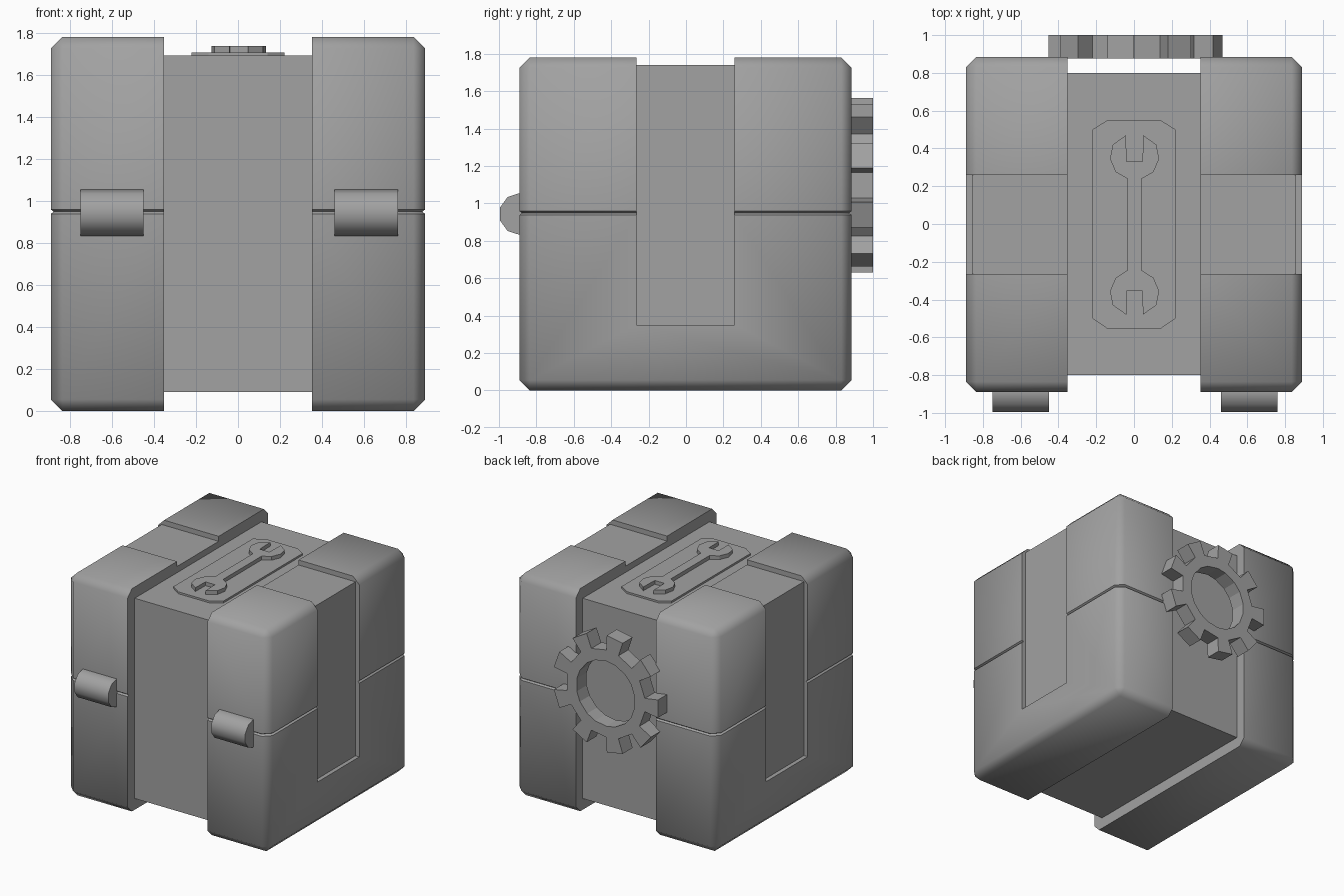
import bpy, bmesh, math
from mathutils import Vector, Matrix

if "Cube" in bpy.data.objects:
    bpy.data.objects.remove(bpy.data.objects["Cube"])

grey = bpy.data.materials.new("plain grey")
grey.diffuse_color = (0.36, 0.36, 0.36, 1)
grey.use_nodes = True
grey.node_tree.nodes["Principled BSDF"].inputs["Base Color"].default_value = grey.diffuse_color


def finish(name, bm, smooth=None):
    bmesh.ops.recalc_face_normals(bm, faces=bm.faces)
    me = bpy.data.meshes.new(name)
    bm.to_mesh(me)
    bm.free()
    me.materials.append(grey)
    ob = bpy.data.objects.new(name, me)
    bpy.context.collection.objects.link(ob)
    if smooth:
        shade(ob, smooth)
    return ob


def activate(ob):
    bpy.ops.object.select_all(action='DESELECT')
    bpy.context.view_layer.objects.active = ob
    ob.select_set(True)


def shade(ob, angle):
    activate(ob)
    bpy.ops.object.shade_smooth_by_angle(angle=math.radians(angle))


def box(lo, hi):
    bm = bmesh.new()
    lo, hi = Vector(lo), Vector(hi)
    size = hi - lo
    bmesh.ops.create_cube(bm, size=1, matrix=Matrix.Translation((lo + hi) / 2)
                          @ Matrix.Diagonal((*size, 1)))
    return bm


def prism(points, offset):
    """Extrude a closed outline of 3D points along offset."""
    bm = bmesh.new()
    face = bm.faces.new([bm.verts.new(p) for p in points])
    new = bmesh.ops.extrude_face_region(bm, geom=[face])["geom"]
    verts = [v for v in new if isinstance(v, bmesh.types.BMVert)]
    bmesh.ops.translate(bm, verts=verts, vec=offset)
    return bm


def bisect(bm, co, no, clear=False):
    geom = bm.verts[:] + bm.edges[:] + bm.faces[:]
    return bmesh.ops.bisect_plane(bm, geom=geom, plane_co=co, plane_no=no,
                                  clear_inner=clear)["geom_cut"]


# Central core between the two armoured sides
finish("core", box((-0.36, -0.80, 0.09), (0.36, 0.80, 1.69)))

# Side shell: chamfered box trimmed at the core, with a seam round the middle
bm = box((-0.89, -0.89, 0), (0.89, 0.885, 1.78))
bmesh.ops.bevel(bm, geom=bm.edges[:], offset=0.055, segments=1,
                affect='EDGES', profile=0.5)
cut = bisect(bm, (0.353, 0, 0), (1, 0, 0), clear=True)
bmesh.ops.holes_fill(bm, edges=[e for e in cut if isinstance(e, bmesh.types.BMEdge)])
for z in (0.938, 0.948, 0.958):
    bisect(bm, (0, 0, z), (0, 0, 1))
for v in bm.verts:
    if abs(v.co.z - 0.948) < 0.001:
        if v.co.x > 0.36:
            v.co.x -= 0.014
        v.co.y -= math.copysign(0.014, v.co.y)
shell = finish("side_shells", bm)

# Shallow strap channel over the top and down the outside of the shell
profile = [(0.2, 1.74), (0.857, 1.74), (0.857, 0.35), (1.1, 0.35), (1.1, 2), (0.2, 2)]
cutter = finish("channel_cutter",
                prism([(x, -0.265, z) for x, z in profile], (0, 0.525, 0)))
cutter.hide_render = True
mod = shell.modifiers.new("channel", 'BOOLEAN')
mod.operation = 'DIFFERENCE'
mod.solver = 'EXACT'
mod.object = cutter
activate(shell)
bpy.ops.object.modifier_apply(modifier=mod.name)
bpy.data.objects.remove(cutter)
shade(shell, 50)
shell.modifiers.new("mirror", 'MIRROR')

# Front latches: ten-sided barrels half sunk into the shells
for side, x in (("left", -0.60), ("right", 0.61)):
    bm = bmesh.new()
    bmesh.ops.create_cone(
        bm, cap_ends=True, segments=10, radius1=0.112, radius2=0.112, depth=0.30,
        matrix=Matrix.Translation((x, -0.888, 0.943))
        @ Matrix.Rotation(math.pi / 2, 4, 'Y') @ Matrix.Rotation(math.pi / 2, 4, 'Z'))
    finish("latch_" + side, bm, 40)

# Top badge plate with clipped corners
plate = [(-0.14, 0.55), (0.14, 0.55), (0.22, 0.50), (0.22, -0.50),
         (0.14, -0.555), (-0.14, -0.555), (-0.22, -0.50), (-0.22, 0.50)]
finish("badge_plate", prism([(x, y, 1.68) for x, y in plate], (0, 0, 0.025)))

# Raised spanner: right half of the outline, mirrored to the left
half = [(0.042, 0.33), (0.046, 0.47), (0.115, 0.42), (0.13, 0.345), (0.10, 0.275),
        (0.038, 0.24), (0.038, -0.245), (0.10, -0.285), (0.13, -0.355),
        (0.115, -0.43), (0.044, -0.48), (0.042, -0.355)]
outline = half + [(-x, y) for x, y in reversed(half)]
finish("spanner", prism([(x + 0.003, y, 1.70) for x, y in outline], (0, 0, 0.035)))

# Back gear ring: nine teeth with radial sides around a round hole
bm = bmesh.new()
TEETH, HOLE = 9, 0.26
rim = []
for i in range(TEETH):
    mid = 20 + i * 360 / TEETH
    for da, r in ((-8.8, 0.35), (-8.8, 0.467), (8.8, 0.467), (8.8, 0.35)):
        rim.append((math.radians(mid + da), r))


def gear_vert(a, r, y):
    return bm.verts.new((0.01 + r * math.cos(a), y, 1.097 + r * math.sin(a)))


rings = []
for y in (0.875, 1.0):
    base = [gear_vert(a, r, y) for a, r in rim if r < 0.4]
    tips = [gear_vert(a, r, y) for a, r in rim if r > 0.4]
    hole = [gear_vert(a, HOLE, y) for a, r in rim if r < 0.4]
    rings.append((base, tips, hole))
    for i in range(2 * TEETH):
        j = (i + 1) % (2 * TEETH)
        bm.faces.new((hole[i], base[i], base[j], hole[j]))
        if i % 2 == 0:
            bm.faces.new((base[i], tips[i], tips[j], base[j]))
(b0, t0, h0), (b1, t1, h1) = rings
for i in range(2 * TEETH):
    j = (i + 1) % (2 * TEETH)
    bm.faces.new((h0[i], h0[j], h1[j], h1[i]))
    bm.faces.new((b0[i], t0[i], t1[i], b1[i]))
    if i % 2 == 0:
        bm.faces.new((t0[i], t0[j], t1[j], t1[i]))
    else:
        bm.faces.new((b0[i], b0[j], b1[j], b1[i]))
finish("back_gear", bm)
